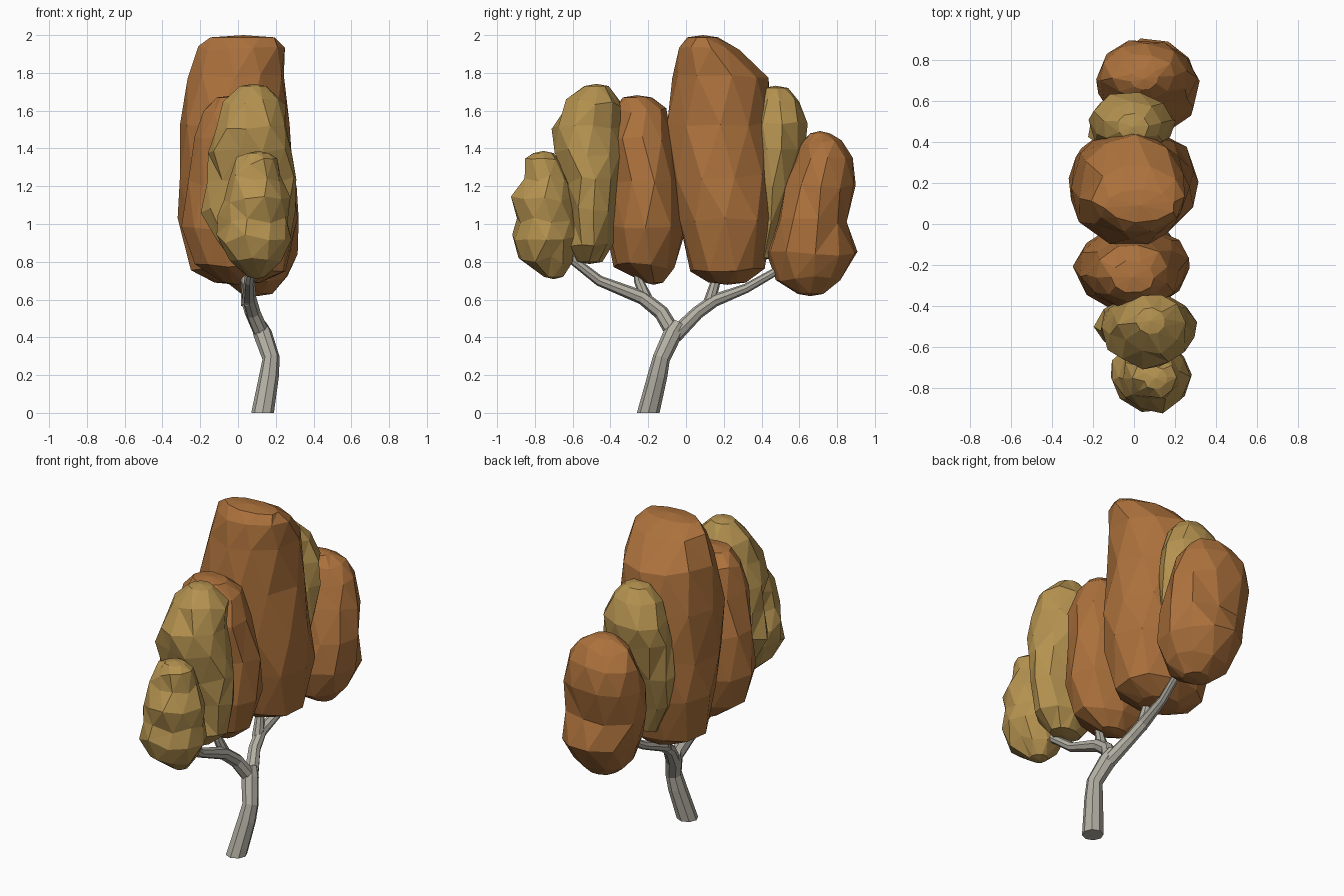
import bpy, bmesh, math, random
from mathutils import Vector

if "Cube" in bpy.data.objects:
    bpy.data.objects.remove(bpy.data.objects["Cube"])

random.seed(7)


def material(name, rgb):
    m = bpy.data.materials.new(name)
    m.diffuse_color = (*rgb, 1)
    m.use_nodes = True
    m.node_tree.nodes["Principled BSDF"].inputs["Base Color"].default_value = m.diffuse_color
    return m


BARK = material("bark", (0.45, 0.43, 0.37))
ORANGE = material("orange_leaves", (0.41, 0.165, 0.045))
YELLOW = material("yellow_leaves", (0.46, 0.29, 0.08))


def loft(name, rings, mat, cap_rise=0.0, tris=False):
    """Skin a stack of point rings into a flat-shaded closed solid."""
    bm = bmesh.new()
    vr = [[bm.verts.new(p) for p in r] for r in rings]
    n = len(vr[0])
    for a, b in zip(vr, vr[1:]):
        for i in range(n):
            j = (i + 1) % n
            bm.faces.new((a[i], a[j], b[j], b[i]))
    for ring, s in ((vr[0], -1), (vr[-1], 1)):
        if cap_rise:
            c = sum((v.co for v in ring), Vector()) / n
            tip = bm.verts.new(c + Vector((0, 0, s * cap_rise)))
            for i in range(n):
                bm.faces.new((ring[i], ring[(i + 1) % n], tip))
        else:
            bm.faces.new(ring)
    if tris:
        bmesh.ops.triangulate(bm, faces=bm.faces[:])
    bmesh.ops.recalc_face_normals(bm, faces=bm.faces[:])
    me = bpy.data.meshes.new(name)
    bm.to_mesh(me)
    bm.free()
    me.materials.append(mat)
    ob = bpy.data.objects.new(name, me)
    bpy.context.collection.objects.link(ob)


def limb(name, path, sides=8):
    """Tapered tube through (x, y, z, radius) points; a start on the ground is cut level."""
    pts = [Vector(p[:3]) for p in path]
    rings = []
    for k, p in enumerate(pts):
        d = (pts[min(k + 1, len(pts) - 1)] - pts[max(k - 1, 0)]).normalized()
        if p.z == 0:
            d = Vector((0, 0, 1))
        u = d.cross(Vector((1, 0, 0))).normalized()
        v = d.cross(u)
        rings.append([p + path[k][3] * (math.cos(t) * u + math.sin(t) * v)
                      for t in (2 * math.pi * i / sides for i in range(sides))])
    loft(name, rings, BARK)


def clump(name, mat, sections, sides, rough):
    """Leaf clump from sections (z, x0, x1, y0, y1), roughened."""
    rings = []
    for k, (z, x0, x1, y0, y1) in enumerate(sections):
        end = k in (0, len(sections) - 1)
        ring = []
        for i in range(sides):
            t = 2 * math.pi * (i + 0.3 * (k % 2) + random.uniform(-.12, .12)) / sides
            r = 1.02 + random.uniform(-rough, rough)
            dz = 0 if end else random.uniform(-rough, rough) * 0.35
            ring.append(Vector(((x0 + x1) / 2 + (x1 - x0) / 2 * r * math.cos(t),
                                (y0 + y1) / 2 + (y1 - y0) / 2 * r * math.sin(t), z + dz)))
        rings.append(ring)
    loft(name, rings, mat, cap_rise=0.012, tris=True)


# Trunk and branches
limb("trunk", [(.13, -.2, 0, .06), (.165, -.15, .2, .052), (.175, -.13, .29, .046),
               (.13, -.07, .42, .05), (.11, -.04, .47, .04)])
limb("front_branch", [(.13, -.06, .41, .042), (.08, -.13, .53, .04), (.06, -.23, .61, .037),
                      (.06, -.46, .70, .028), (.08, -.60, .81, .025), (.08, -.61, .9, .02)])
limb("front_twig", [(.06, -.20, .58, .035), (.04, -.25, .70, .026), (.04, -.26, .8, .02)])
limb("back_branch", [(.13, -.06, .41, .042), (.07, .06, .53, .035), (.05, .15, .595, .034),
                     (.06, .32, .66, .025), (.08, .46, .74, .022), (.09, .6, .82, .018)])
limb("back_twig", [(.05, .12, .57, .034), (.04, .155, .69, .026), (.04, .16, .8, .022)])

# Leaf clumps, front to back
clump("front_clump", YELLOW, [
    (.72, .05, .15, -.75, -.65), (.81, -.04, .23, -.88, -.61), (.92, -.10, .29, -.92, -.58),
    (1.03, -.11, .27, -.90, -.57), (1.14, -.08, .27, -.92, -.60), (1.24, -.05, .23, -.86, -.62),
    (1.33, 0, .20, -.85, -.66), (1.375, .05, .16, -.81, -.70)], 10, .07)
clump("front_tall_clump", YELLOW, [
    (.80, -.02, .16, -.58, -.44), (.90, -.12, .27, -.62, -.39), (1.07, -.18, .30, -.62, -.37),
    (1.23, -.17, .30, -.64, -.36), (1.38, -.15, .29, -.69, -.34), (1.52, -.12, .26, -.70, -.34),
    (1.64, -.07, .24, -.63, -.34), (1.73, .01, .15, -.54, -.41)], 10, .06)
clump("front_orange_clump", ORANGE, [
    (.69, -.08, .08, -.22, -.12), (.78, -.22, .20, -.38, -.06), (.98, -.29, .27, -.43, 0),
    (1.22, -.27, .26, -.41, -.02), (1.45, -.23, .22, -.41, -.07), (1.60, -.18, .17, -.38, -.10),
    (1.67, -.11, .10, -.34, -.18)], 10, .045)
clump("centre_clump", ORANGE, [
    (.69, -.12, .12, .12, .32), (.76, -.25, .26, .02, .41), (1.02, -.31, .31, -.04, .47),
    (1.25, -.32, .30, -.09, .47), (1.53, -.31, .27, -.10, .45), (1.78, -.26, .25, -.07, .43),
    (1.93, -.20, .24, -.04, .29), (1.988, -.14, .20, .01, .17)], 10, .035)
clump("back_yellow_clump", YELLOW, [
    (.82, -.10, .08, .37, .45), (1.0, -.19, .15, .36, .50), (1.2, -.22, .18, .35, .56),
    (1.4, -.23, .20, .35, .62), (1.54, -.20, .18, .35, .65), (1.65, -.15, .13, .36, .60),
    (1.72, -.08, .07, .41, .54)], 9, .05)
clump("back_orange_clump", ORANGE, [
    (.63, .02, .18, .59, .73), (.71, -.08, .26, .48, .81), (.85, -.13, .32, .43, .91),
    (1.02, -.17, .31, .48, .85), (1.2, -.18, .30, .53, .90), (1.34, -.16, .26, .57, .88),
    (1.43, -.10, .20, .61, .83), (1.48, -.02, .12, .66, .76)], 10, .05)
